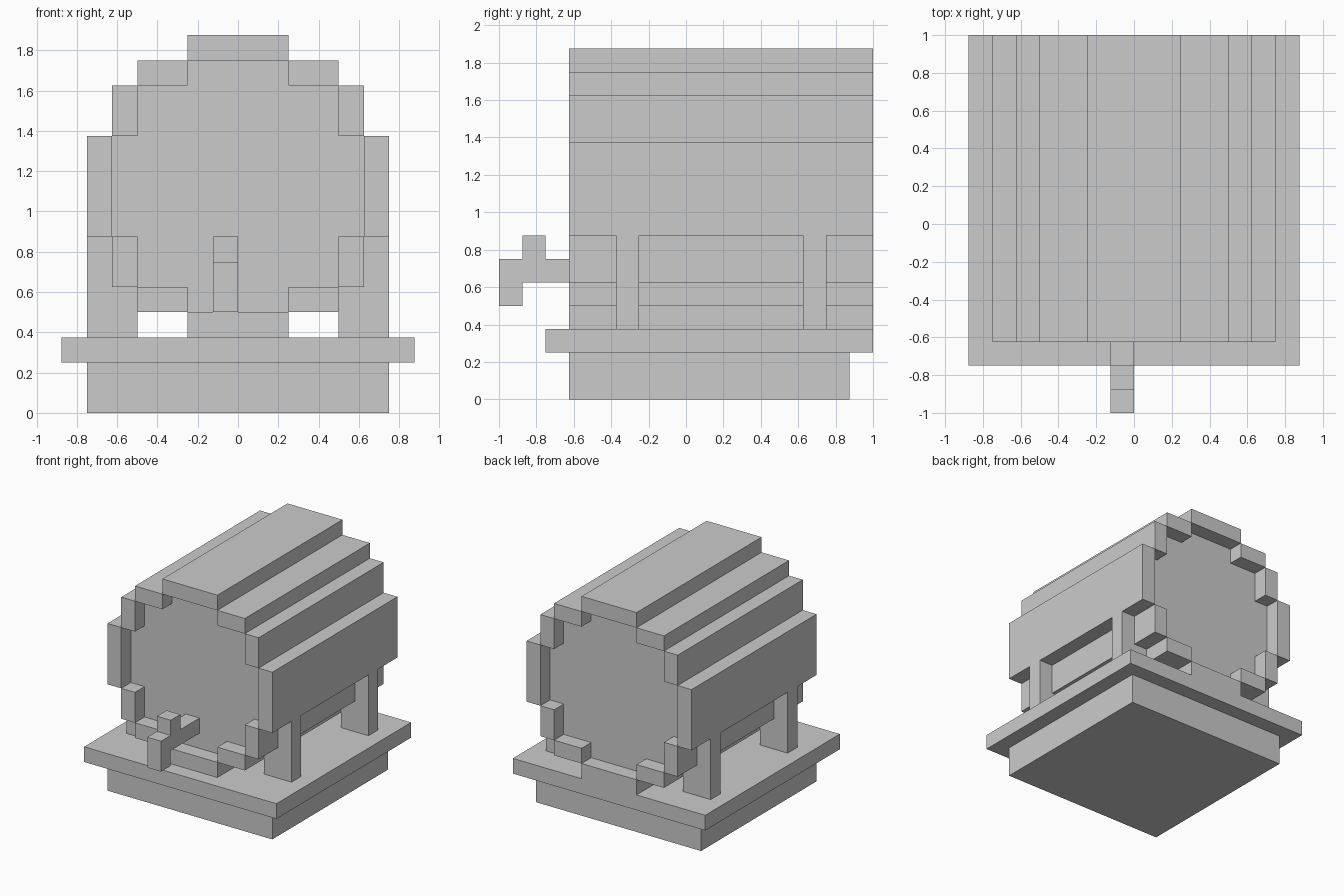
import bpy, bmesh
from mathutils import Vector

if "Cube" in bpy.data.objects:
    bpy.data.objects.remove(bpy.data.objects["Cube"])

U = 0.125  # block size; all numbers below count blocks


def prism(name, profile, lo, hi, axis="y", mirror=False):
    """Extrude a profile, (x, z) along y or (y, z) along x, from lo to hi."""
    bm = bmesh.new()
    place = (lambda a, b: (a, lo, b)) if axis == "y" else (lambda a, b: (lo, a, b))
    face = bm.faces.new([bm.verts.new(Vector(place(a, b)) * U) for a, b in profile])
    out = bmesh.ops.extrude_face_region(bm, geom=[face], use_keep_orig=True)
    step = Vector((0, hi - lo, 0) if axis == "y" else (hi - lo, 0, 0)) * U
    bmesh.ops.translate(bm, vec=step, verts=[v for v in out["geom"] if isinstance(v, bmesh.types.BMVert)])
    bmesh.ops.recalc_face_normals(bm, faces=bm.faces)
    mesh = bpy.data.meshes.new(name)
    bm.to_mesh(mesh)
    bm.free()
    obj = bpy.data.objects.new(name, mesh)
    bpy.context.collection.objects.link(obj)
    if mirror:
        mod = obj.modifiers.new("mirror", "MIRROR")
        mod.use_axis[0] = True
        mod.use_mirror_merge = False
    return obj


def rect(a0, a1, b0, b1):
    return [(a0, b0), (a1, b0), (a1, b1), (a0, b1)]


# Base
prism("base_plinth", rect(-6, 6, 0, 2), -5, 7)
prism("base_slab", rect(-7, 7, 2, 3), -6, 8)

# Barrel body: stepped round section, ends set back inside the staves
right = [(2, 4), (2, 5), (4, 5), (4, 7), (5, 7), (5, 11), (4, 11), (4, 13), (2, 13), (2, 14)]
left = [(-x, z) for x, z in reversed(right)]
prism("barrel_body", right + left, -4, 7)

# Staves around the body
prism("top_stave", rect(-2, 2, 14, 15), -5, 8)
prism("bottom_stave", rect(-2, 2, 3, 4), -5, 8)
for name, section in {
    "upper_stave": (2, 4, 13, 14),
    "shoulder_stave": (4, 5, 11, 13),
    "side_stave": (5, 6, 7, 11),
    "hip_stave": (4, 5, 5, 7),
    "lower_stave": (2, 4, 4, 5),
}.items():
    prism(name, rect(*section), -5, 8, mirror=True)

# Cradle legs, notched around the hip staves
leg = [(4, 3), (6, 3), (6, 7), (5, 7), (5, 5), (4, 5)]
prism("front_legs", leg, -3, -2, mirror=True)
prism("back_legs", leg, 5, 6, mirror=True)

# Tap: pipe with handle on top and spout below
tap = [(-4, 5), (-4, 6), (-6, 6), (-6, 7), (-7, 7), (-7, 6), (-8, 6), (-8, 4), (-7, 4), (-7, 5)]
prism("tap", tap, -1, 0, axis="x")
